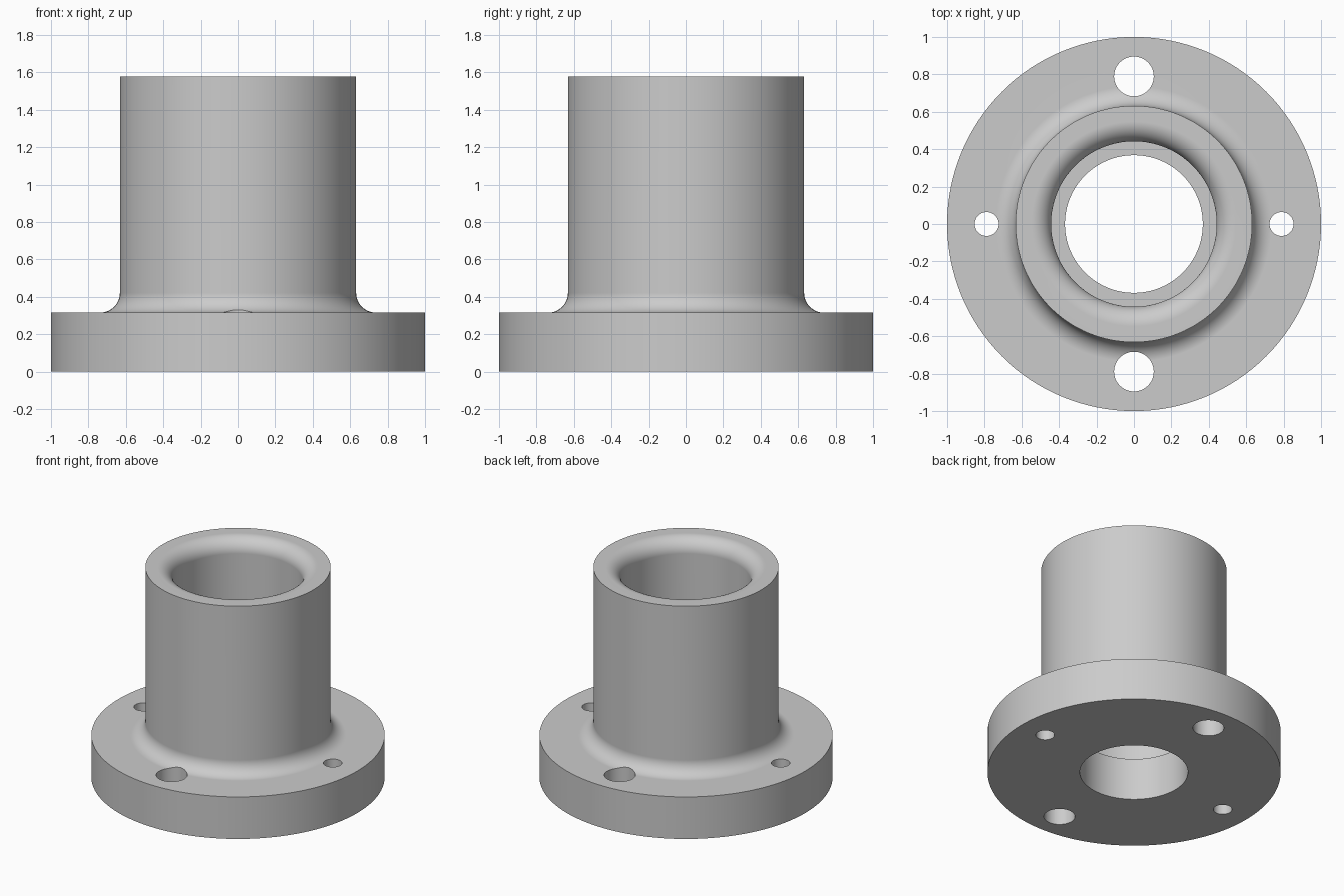
import bpy
import bmesh
from math import cos, sin, pi, radians

if "Cube" in bpy.data.objects:
    bpy.data.objects.remove(bpy.data.objects["Cube"])

# Proportions
FLANGE_R, FLANGE_H = 1.0, 0.316
TUBE_R, TOP = 0.632, 1.579
BORE_R, COUNTERBORE_R = 0.368, 0.442
FILLET = 0.105
BOLT_CIRCLE, BIG_HOLE, SMALL_HOLE = 0.789, 0.106, 0.064
SIDES = 128


def arc(cx, cz, start, end, steps=12):
    """Quarter-round points of the fillet radius, angles in degrees."""
    angles = [radians(start + (end - start) * i / steps) for i in range(steps + 1)]
    return [(cx + FILLET * cos(a), cz + FILLET * sin(a)) for a in angles]


def add_object(name, bm):
    bmesh.ops.recalc_face_normals(bm, faces=bm.faces)
    mesh = bpy.data.meshes.new(name)
    bm.to_mesh(mesh)
    bm.free()
    obj = bpy.data.objects.new(name, mesh)
    bpy.context.collection.objects.link(obj)
    return obj


def lathe(name, profile):
    """Revolve a closed (radius, height) outline around z."""
    bm = bmesh.new()
    verts = [bm.verts.new((r, 0, z)) for r, z in profile]
    edges = [bm.edges.new((v, verts[i - 1])) for i, v in enumerate(verts)]
    bmesh.ops.spin(bm, geom=verts + edges, cent=(0, 0, 0), axis=(0, 0, 1),
                   angle=2 * pi, steps=SIDES, use_merge=True)
    bmesh.ops.remove_doubles(bm, verts=bm.verts, dist=1e-5)
    return add_object(name, bm)


# Flange, filleted tube and stepped bore as one revolved outline
outline = [(BORE_R, 0), (FLANGE_R, 0), (FLANGE_R, FLANGE_H)]
outline += arc(TUBE_R + FILLET, FLANGE_H + FILLET, 270, 180)
outline += [(TUBE_R, TOP)]
outline += arc(COUNTERBORE_R + FILLET, TOP - FILLET, 90, 180)
outline += [(COUNTERBORE_R, FLANGE_H), (BORE_R, FLANGE_H)]
flange = lathe("flanged_bushing", outline)

# Bolt holes: large front and back, small left and right
bm = bmesh.new()
for i in range(4):
    a = i * pi / 2
    radius = BIG_HOLE if i % 2 else SMALL_HOLE
    made = bmesh.ops.create_cone(bm, cap_ends=True, segments=48, radius1=radius,
                                 radius2=radius, depth=1.2)
    bmesh.ops.translate(bm, verts=made["verts"],
                        vec=(BOLT_CIRCLE * cos(a), BOLT_CIRCLE * sin(a), 0.2))
cutter = add_object("bolt_hole_cutter", bm)
cutter.hide_render = True

bpy.ops.object.select_all(action='DESELECT')
bpy.context.view_layer.objects.active = flange
flange.select_set(True)
cut = flange.modifiers.new("bolt_holes", 'BOOLEAN')
cut.operation = 'DIFFERENCE'
cut.solver = 'EXACT'
cut.object = cutter
bpy.ops.object.modifier_apply(modifier=cut.name)
bpy.data.objects.remove(cutter)

# Grey metal
metal = bpy.data.materials.new("grey_metal")
metal.use_nodes = True
colour = (0.6, 0.6, 0.6, 1)
metal.diffuse_color = colour
metal.node_tree.nodes["Principled BSDF"].inputs["Base Color"].default_value = colour
flange.data.materials.clear()
flange.data.materials.append(metal)
for face in flange.data.polygons:
    face.material_index = 0

# Smooth curved walls, crisp rims
bpy.ops.object.shade_smooth_by_angle(angle=radians(30))
normals = flange.modifiers.new("even_shading", 'WEIGHTED_NORMAL')
normals.keep_sharp = True
